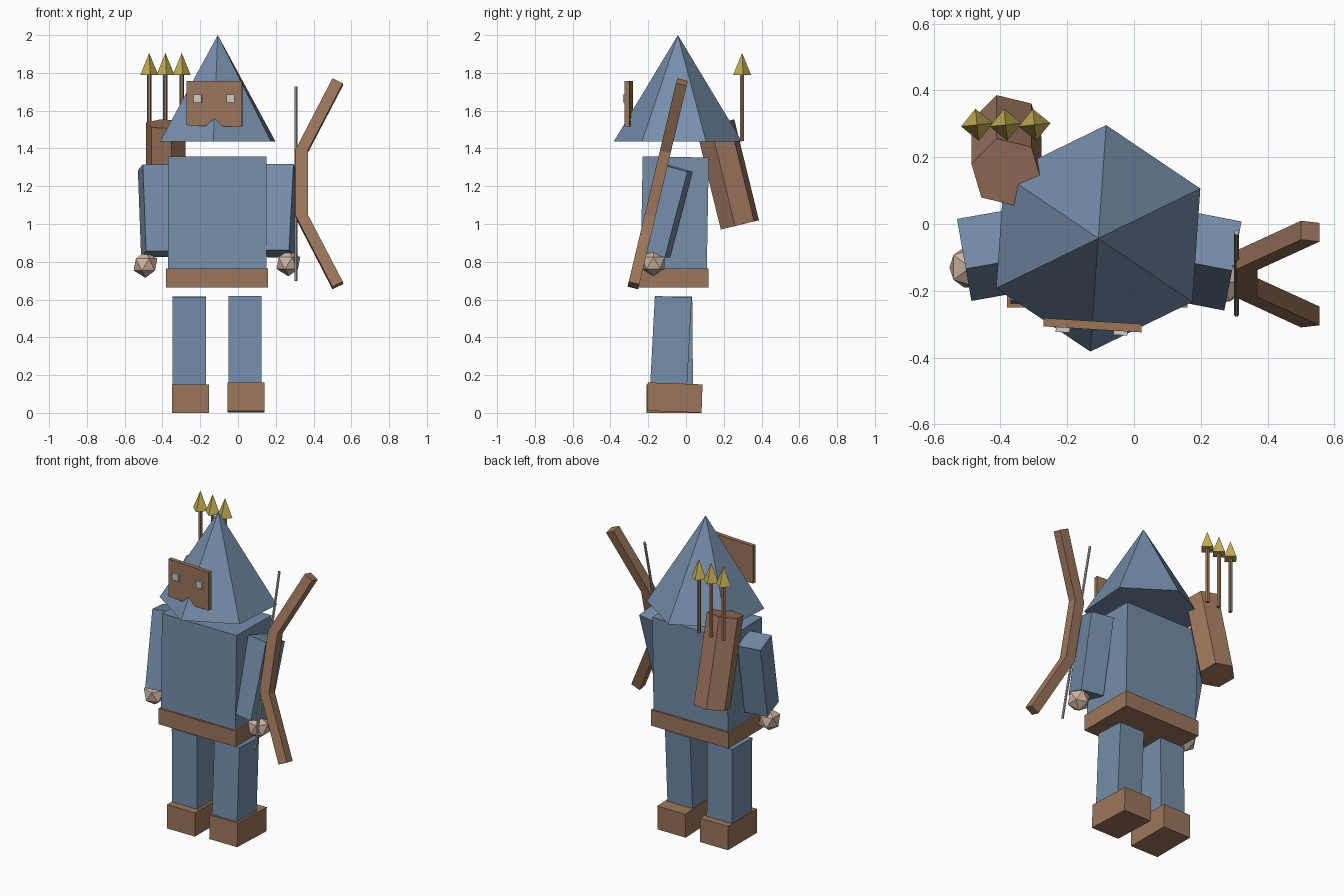
import bpy, bmesh
from math import radians, cos, sin, pi
from mathutils import Vector, Euler

old = bpy.data.objects.get("Cube")
if old:
    bpy.data.objects.remove(old, do_unlink=True)


def material(name, rgb):
    m = bpy.data.materials.new(name)
    m.use_nodes = True
    m.diffuse_color = (*rgb, 1)
    m.node_tree.nodes["Principled BSDF"].inputs["Base Color"].default_value = (*rgb, 1)
    return m


BLUE = material("slate_blue", (0.18, 0.267, 0.397))
BROWN = material("leather_brown", (0.33, 0.18, 0.105))
GOLD = material("arrow_gold", (0.56, 0.43, 0.09))
SKIN = material("pale_skin", (0.62, 0.46, 0.36))
PALE = material("eye_grey", (0.60, 0.61, 0.56))
GREY = material("string_grey", (0.40, 0.41, 0.39))


def finish(name, bm, mat, loc, rot=(0, 0, 0)):
    bmesh.ops.recalc_face_normals(bm, faces=bm.faces)
    mesh = bpy.data.meshes.new(name)
    bm.to_mesh(mesh)
    bm.free()
    mesh.materials.append(mat)
    obj = bpy.data.objects.new(name, mesh)
    obj.location = loc
    obj.rotation_euler = [radians(a) for a in rot]
    bpy.context.collection.objects.link(obj)
    return obj


def box(name, size, mat, loc, rot=(0, 0, 0)):
    bm = bmesh.new()
    bmesh.ops.create_cube(bm, size=1)
    bmesh.ops.scale(bm, vec=size, verts=bm.verts)
    return finish(name, bm, mat, loc, rot)


def cone(name, sides, r1, r2, height, mat, loc, rot=(0, 0, 0), turn=0):
    """Cone or prism whose first corner sits at the angle 'turn'."""
    bm = bmesh.new()
    rings = []
    for r, z in ((r1, -height / 2), (r2, height / 2)):
        rings.append([bm.verts.new((r * cos(radians(turn) + 2 * pi * i / sides),
                                    r * sin(radians(turn) + 2 * pi * i / sides), z))
                      for i in range(sides if r else 1)])
    low, high = rings
    bm.faces.new(low)
    if len(high) > 1:
        bm.faces.new(high)
    for i in range(sides):
        j = (i + 1) % sides
        top = [high[j], high[i]] if len(high) > 1 else [high[0]]
        bm.faces.new([low[i], low[j]] + top)
    return finish(name, bm, mat, loc, rot)


def plate(name, outline, depth, mat, loc, rot=(0, 0, 0)):
    """Outline in x and z, extruded along y."""
    bm = bmesh.new()
    face = bm.faces.new([bm.verts.new((x, -depth / 2, z)) for x, z in outline])
    new = bmesh.ops.extrude_face_region(bm, geom=[face])["geom"]
    bmesh.ops.translate(bm, vec=(0, depth, 0),
                        verts=[v for v in new if isinstance(v, bmesh.types.BMVert)])
    return finish(name, bm, mat, loc, rot)


# Body and belt
box("torso", (0.52, 0.35, 0.64), BLUE, (-0.11, -0.06, 1.035), (-1, 0, 0))
box("belt", (0.54, 0.37, 0.1), BROWN, (-0.11, -0.065, 0.715))

# Legs and boots
box("right_leg", (0.175, 0.2, 0.49), BLUE, (-0.258, -0.065, 0.37), (0.5, 0, 0))
box("left_leg", (0.175, 0.195, 0.48), BLUE, (0.038, -0.08, 0.375), (-3, 0, 0))
box("right_boot", (0.195, 0.29, 0.15), BROWN, (-0.252, -0.064, 0.075))
box("left_boot", (0.195, 0.29, 0.15), BROWN, (0.042, -0.06, 0.081), (-2, 0, 0))

# Arms and hands
for side, x, y, pitch, yaw, hand in (
        ("right", -0.437, -0.095, -12, 10, (-0.49, -0.13, 0.785)),
        ("left", 0.225, -0.112, -15, -11, (0.267, -0.173, 0.793))):
    box(side + "_arm", (0.145, 0.155, 0.47), BLUE, (x, y, 1.07), (pitch, 0, yaw))
    bm = bmesh.new()
    bmesh.ops.create_icosphere(bm, subdivisions=1, radius=0.07)
    finish(side + "_hand", bm, SKIN, hand)

# Pointed hood
cone("hood", 6, 0.34, 0, 0.563, BLUE, (-0.107, -0.043, 1.7185), turn=26)

# Mask with a notched lower edge, and eyes
plate("mask", [(-0.147, 0.12), (0.147, 0.12), (0.147, -0.122), (0.045, -0.122),
               (0.0, -0.078), (-0.045, -0.12), (-0.147, -0.115)],
      0.025, BROWN, (-0.124, -0.303, 1.638), (0, 0, -3.5))
for side, x, y in (("right", -0.213, -0.313), ("left", -0.04, -0.322)):
    box(side + "_eye", (0.042, 0.022, 0.042), PALE, (x, y, 1.664), (0, 0, -3.5))

# Bow: lower half mirrors the upper half
upper = [(0.06, 0.175), (0.245, 0.54), (0.19, 0.567), (-0.005, 0.18)]
bow = upper + [(x, -z) for x, z in reversed(upper)]
plate("bow", bow, 0.058, BROWN, (0.31, -0.15, 1.213), (-13.4, 0, 0))
cone("bow_string", 6, 0.008, 0.008, 1.055, GREY, (0.307, -0.148, 1.213), (-13.4, 0, 0))

# Quiver leaning on the back
cone("quiver", 6, 0.108, 0.108, 0.55, BROWN, (-0.382, 0.22, 1.2625), (13.7, 0, 0), turn=46)

# Arrows
for i in range(3):
    x = -0.47 + 0.086 * i
    cone(f"arrow_shaft_{i + 1}", 6, 0.012, 0.012, 0.36, BROWN, (x, 0.297, 1.62))
    cone(f"arrow_head_{i + 1}", 4, 0.048, 0, 0.117, GOLD, (x, 0.297, 1.847), turn=6)
